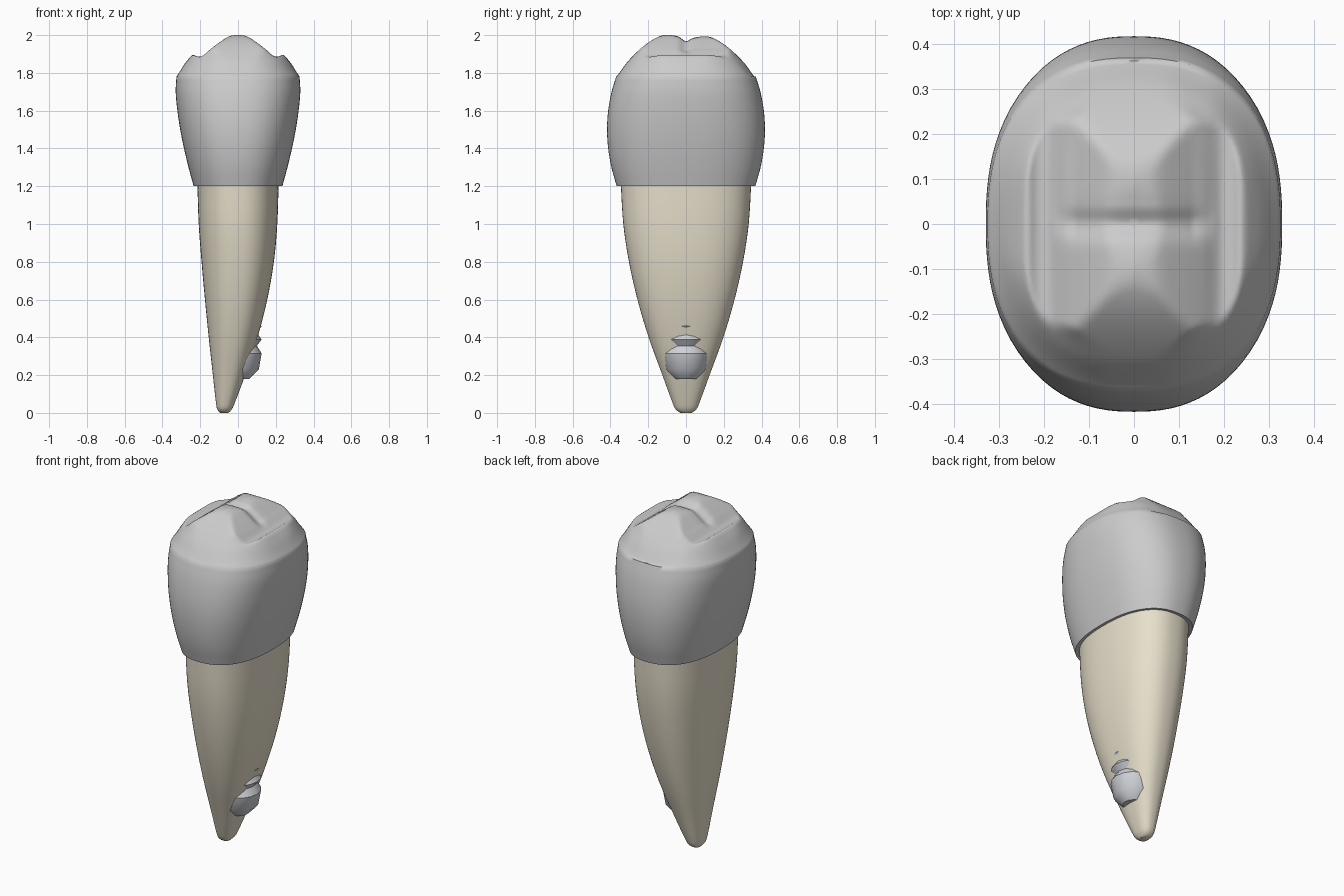
import bpy, bmesh, math

if "Cube" in bpy.data.objects:
    bpy.data.objects.remove(bpy.data.objects["Cube"])

N = 96


def curve(pts, t):
    """Smooth (Catmull-Rom style) lookup in a list of (t, value)."""
    if t <= pts[0][0]:
        return pts[0][1]
    if t >= pts[-1][0]:
        return pts[-1][1]
    i = max(k for k in range(len(pts) - 1) if pts[k][0] <= t)

    def slope(k):
        a, b = pts[max(k - 1, 0)], pts[min(k + 1, len(pts) - 1)]
        return (b[1] - a[1]) / (b[0] - a[0])
    (t0, v0), (t1, v1) = pts[i], pts[i + 1]
    h = t1 - t0
    u = (t - t0) / h
    return ((2*u**3 - 3*u*u + 1) * v0 + (u**3 - 2*u*u + u) * h * slope(i)
            + (3*u*u - 2*u**3) * v1 + (u**3 - u*u) * h * slope(i + 1))


def oval(a, b, z, cx=0.0, power=2.4, n=N):
    pts = []
    for k in range(n):
        c, s = math.cos(2*math.pi*k/n), math.sin(2*math.pi*k/n)
        r = (abs(c)**power + abs(s)**power) ** (-1 / power)
        pts.append((cx + a*r*c, b*r*s, z))
    return pts


def loft(name, rings, color, angle=40):
    bm = bmesh.new()
    rows = [[bm.verts.new(p) for p in ring] for ring in rings]
    n = len(rows[0])
    for lo, hi in zip(rows, rows[1:]):
        for k in range(n):
            bm.faces.new((lo[k], lo[(k+1) % n], hi[(k+1) % n], hi[k]))
    bm.faces.new(rows[0][::-1])
    bm.faces.new(rows[-1])
    me = bpy.data.meshes.new(name)
    bm.to_mesh(me)
    bm.free()
    ob = bpy.data.objects.new(name, me)
    bpy.context.collection.objects.link(ob)
    mat = bpy.data.materials.new(name)
    mat.diffuse_color = color
    mat.use_nodes = True
    mat.node_tree.nodes["Principled BSDF"].inputs["Base Color"].default_value = mat.diffuse_color
    me.materials.append(mat)
    bpy.ops.object.select_all(action='DESELECT')
    ob.select_set(True)
    bpy.context.view_layer.objects.active = ob
    bpy.ops.object.shade_smooth_by_angle(angle=math.radians(angle))
    return ob


# Root: tapering oval that leans to -x at the tip
left = [(0, -.095), (.015, -.108), (.04, -.115), (.2, -.133), (.4, -.155), (.6, -.175),
        (.8, -.193), (1.0, -.208), (1.25, -.216)]
right = [(0, -.05), (.015, -.035), (.04, -.022), (.2, .038), (.4, .104), (.6, .155),
         (.8, .19), (1.0, .208), (1.25, .216)]
depth = [(0, .03), (.015, .052), (.04, .066), (.2, .125), (.4, .198), (.6, .257),
         (.8, .302), (1.0, .332), (1.25, .347)]
rings = []
for z in [0, .007, .015, .027, .04, .07] + [.1 + .05*k for k in range(24)]:
    l, r = curve(left, z), curve(right, z)
    rings.append(oval((r - l) / 2, curve(depth, z), z, (l + r) / 2))
loft("root", rings, (.80, .74, .60, 1))

# Crown walls
wide = [(1.2, .235), (1.3, .262), (1.4, .286), (1.5, .306), (1.6, .321), (1.7, .330), (1.78, .326)]
deep = [(1.2, .367), (1.3, .395), (1.4, .412), (1.5, .418), (1.6, .412), (1.7, .394), (1.78, .370)]
rings = [oval(.21, .34, 1.205)]
for k in range(30):
    z = 1.2 + .02*k
    rings.append(oval(curve(wide, z), curve(deep, z), z))

# Crown chewing surface: two cusps, a cross groove and two side ridges
px = [(0, 2.004), (.05, 1.992), (.1, 1.96), (.15, 1.922), (.19, 1.888), (.215, 1.886),
      (.24, 1.895), (.27, 1.865), (.31, 1.815), (.33, 1.78)]
py = [(0, 1.99), (.05, 1.997), (.11, 2.004), (.2, 1.96), (.3, 1.87), (.37, 1.78)]
pr = [(0, 2.1), (.6, 2.0), (.75, 1.91), (.85, 1.86), (.94, 1.81), (1, 1.78)]


def smin(a, b, k=.012):
    h = max(k - abs(a - b), 0) / k
    return min(a, b) - h*h*k*.25


for j in range(1, 50):
    f = 1 - j / 50
    ring = []
    for x, y, _ in oval(.326*f, .370*f, 0):
        z = smin(smin(curve(px, abs(x)), curve(py, abs(y))), curve(pr, f))
        fade = min(1, max(0, (.18 - abs(x)) / .05))
        z -= .022 * fade * math.exp(-(y / .03)**2)
        if y > 0:
            z -= .008 * fade * min(1, y / .05)
        ring.append((x, y, z))
    rings.append(ring)
loft("crown", rings, (.88, .87, .85, 1), 60)

# Threaded pin buried in the root, its lower end showing at the side
profile = [(.06, .18), (.11, .23), (.125, .315)]
for k in range(5):
    profile += [(.10, .355 + .07*k), (.125, .388 + .07*k)]
profile.append((.08, .70))
loft("threaded_pin", [oval(r, r, z, 0, 2, 16) for r, z in profile], (.62, .64, .68, 1), 40)
